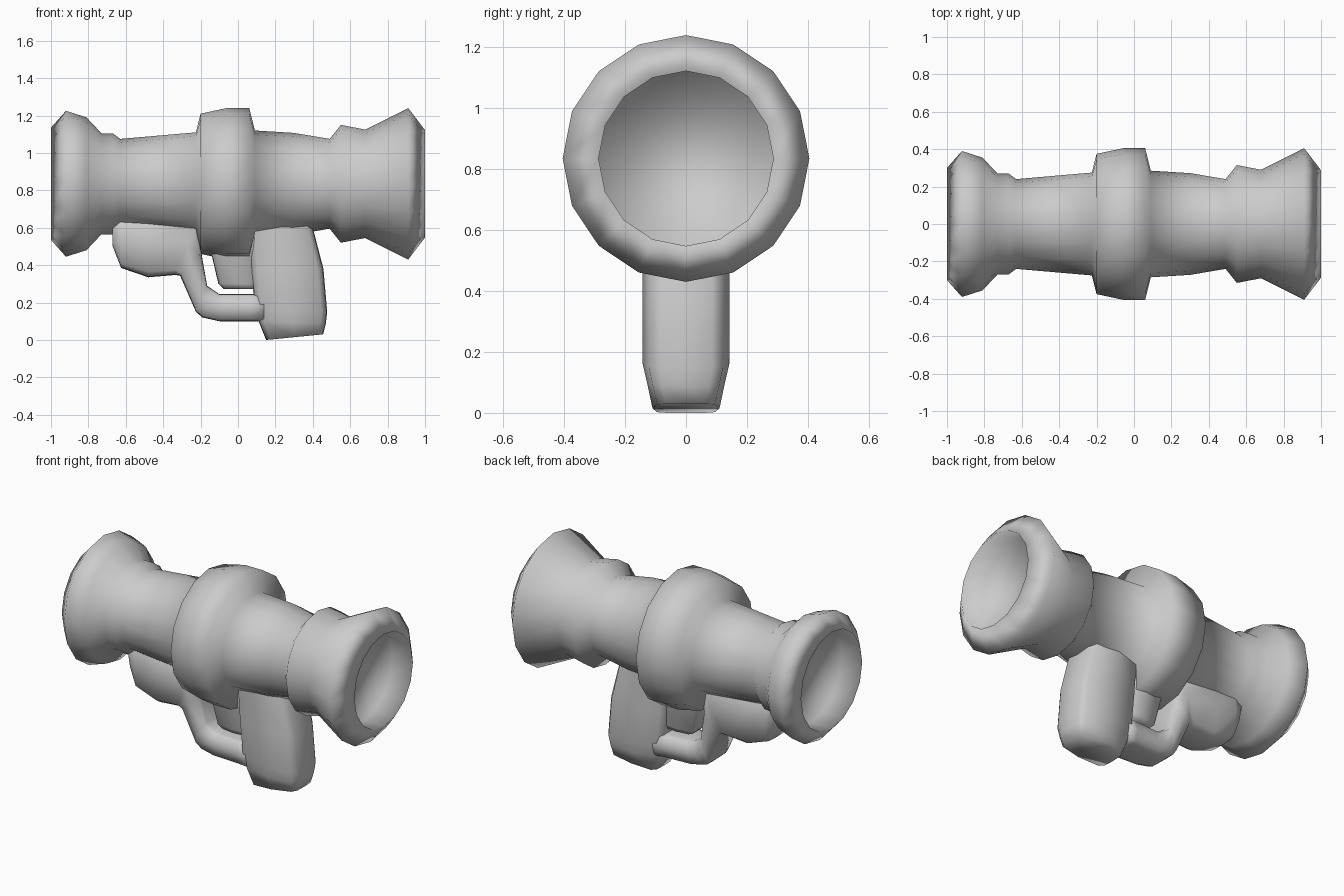
import bpy, bmesh, math

AXIS_Z = 0.835
SIDES = 16


def finish(name, bm):
    bmesh.ops.recalc_face_normals(bm, faces=bm.faces)
    mesh = bpy.data.meshes.new(name)
    bm.to_mesh(mesh)
    bm.free()
    mesh.shade_smooth()
    ob = bpy.data.objects.new(name, mesh)
    bpy.context.collection.objects.link(ob)
    return ob


def skin(name, rings):
    """Join matching rings of points into a closed, capped skin."""
    bm = bmesh.new()
    loops = [[bm.verts.new(p) for p in ring] for ring in rings]
    n = len(loops[0])
    for a, b in zip(loops, loops[1:]):
        for i in range(n):
            j = (i + 1) % n
            bm.faces.new((a[i], a[j], b[j], b[i]))
    bm.faces.new(loops[0])
    bm.faces.new(loops[-1])
    return finish(name, bm)


def tube(name, profile):
    """Revolve (x, radius) pairs around the barrel axis."""
    angles = [2 * math.pi * i / SIDES for i in range(SIDES)]
    return skin(name, [[(x, r * math.sin(a), AXIS_Z + r * math.cos(a))
                        for a in angles] for x, r in profile])


# Boxy cross-section with softened corners, shared by the parts below the barrel
SECTION = [(1, 0), (0.98, 0.6), (0.84, 0.86), (0, 1), (-0.84, 0.86), (-0.98, 0.6),
           (-1, 0), (-0.98, -0.6), (-0.84, -0.86), (0, -1), (0.84, -0.86), (0.98, -0.6)]


def loft(name, stations):
    """Each station: two side-profile points (x, z) and a half width."""
    rings = []
    for (ax, az), (bx, bz), w in stations:
        rings.append([((ax + bx) / 2 + u * (bx - ax) / 2, w * v,
                       (az + bz) / 2 + u * (bz - az) / 2) for u, v in SECTION])
    return skin(name, rings)


# Barrel with flared ends, central collar and shallow recessed openings
tube("barrel", [
    (-0.86, 0.30), (-1.0, 0.30),
    (-0.92, 0.39), (-0.81, 0.355), (-0.73, 0.27), (-0.67, 0.27), (-0.63, 0.24),
    (-0.225, 0.275), (-0.2, 0.375), (-0.06, 0.405), (0.06, 0.405), (0.09, 0.285),
    (0.3, 0.272), (0.49, 0.24), (0.55, 0.315), (0.68, 0.29), (0.91, 0.405),
    (1.0, 0.287), (0.86, 0.287)])

# Rear hand grip
loft("hand_grip", [
    ((0.05, 0.70), (0.36, 0.70), 0.14),
    ((0.06, 0.58), (0.40, 0.60), 0.142),
    ((0.07, 0.38), (0.457, 0.38), 0.142),
    ((0.09, 0.17), (0.477, 0.15), 0.142),
    ((0.11, 0.10), (0.47, 0.09), 0.127),
    ((0.15, 0.0), (0.455, 0.03), 0.11)])

# Forward housing under the barrel, running on into the guard bar
loft("fore_grip_and_guard", [
    ((-0.67, 0.50), (-0.67, 0.70), 0.12),
    ((-0.625, 0.385), (-0.625, 0.70), 0.13),
    ((-0.48, 0.335), (-0.48, 0.70), 0.14),
    ((-0.34, 0.347), (-0.20, 0.68), 0.14),
    ((-0.31, 0.345), (-0.195, 0.46), 0.135),
    ((-0.225, 0.15), (-0.165, 0.29), 0.115),
    ((-0.19, 0.12), (-0.10, 0.245), 0.11),
    ((-0.10, 0.10), (-0.07, 0.245), 0.11),
    ((0.07, 0.10), (0.07, 0.245), 0.12),
    ((0.14, 0.10), (0.14, 0.245), 0.13)])

# Trigger block hanging from the collar
loft("trigger", [
    ((-0.16, 0.55), (0.12, 0.55), 0.14),
    ((-0.14, 0.45), (0.12, 0.45), 0.10),
    ((-0.105, 0.30), (0.12, 0.30), 0.085),
    ((-0.075, 0.272), (0.12, 0.272), 0.07)])
